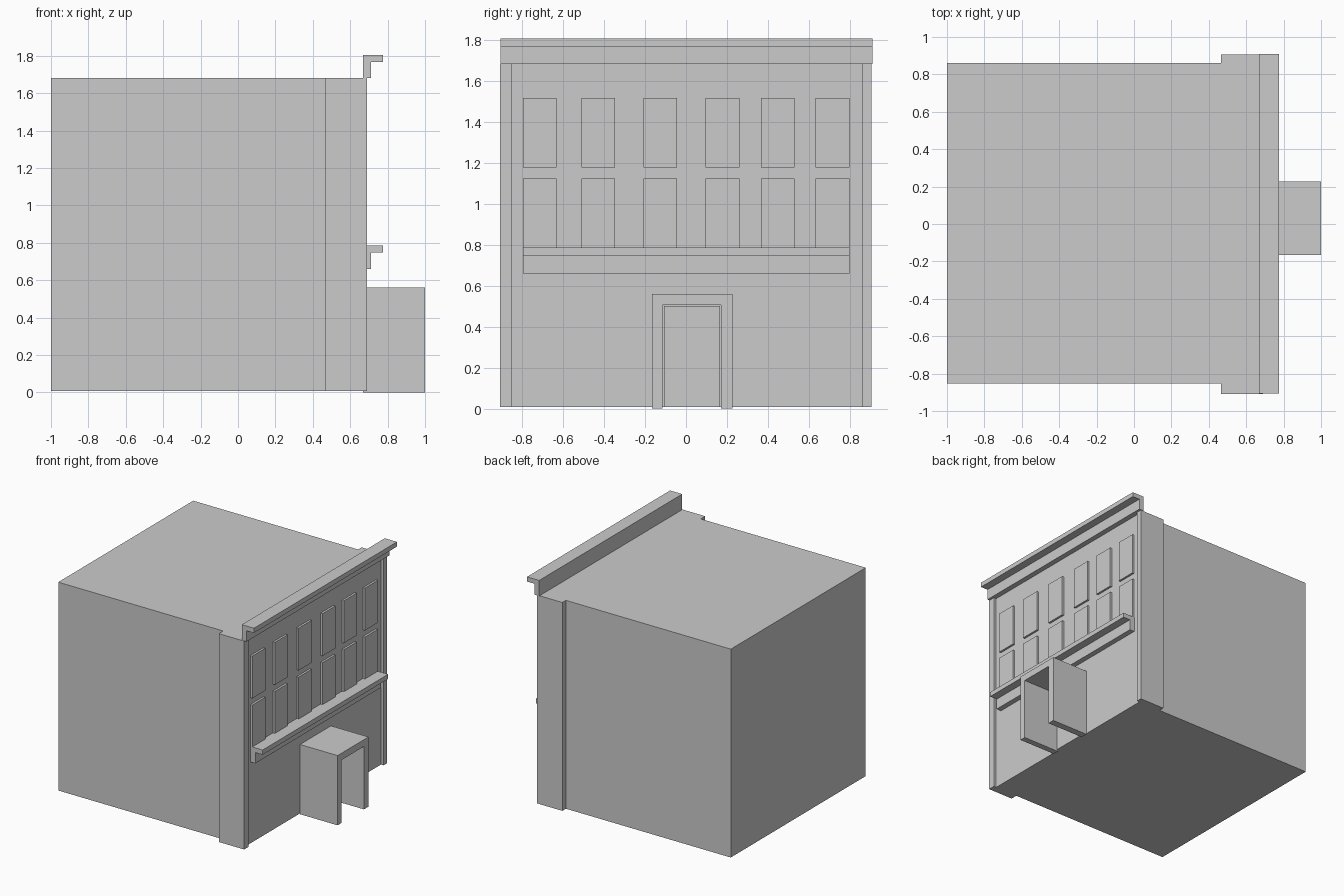
import bpy, bmesh

if "Cube" in bpy.data.objects:
    bpy.data.objects.remove(bpy.data.objects["Cube"])


def prism(name, profile, axis, lo, hi):
    """Extrude a closed 2D profile along an axis: 'x' takes (y, z), 'y' takes (x, z)."""
    def place(a, b, t):
        return (t, a, b) if axis == 'x' else (a, t, b)
    bm = bmesh.new()
    face = bm.faces.new([bm.verts.new(place(a, b, lo)) for a, b in profile])
    ext = bmesh.ops.extrude_face_region(bm, geom=[face])
    verts = [g for g in ext['geom'] if isinstance(g, bmesh.types.BMVert)]
    offset = place(0, 0, hi - lo)
    bmesh.ops.translate(bm, verts=verts, vec=offset)
    bmesh.ops.recalc_face_normals(bm, faces=bm.faces)
    mesh = bpy.data.meshes.new(name)
    bm.to_mesh(mesh)
    bm.free()
    obj = bpy.data.objects.new(name, mesh)
    bpy.context.collection.objects.link(obj)
    return obj


def box(name, x, y, z):
    return prism(name, [(x[0], z[0]), (x[1], z[0]), (x[1], z[1]), (x[0], z[1])],
                 'y', y[0], y[1])


def ledge(name, back, y, z):
    """Moulding with a thin overhanging top on a shallower base."""
    bottom, step, top = z
    prism(name, [(back, bottom), (0.71, bottom), (0.71, step),
                 (0.775, step), (0.775, top), (back, top)], 'y', y[0], y[1])


WALL = 0.667   # facade plane
BASE = 0.007
ROOF = 1.68

# Main block
box("building_body", (-1, WALL), (-0.852, 0.86), (BASE, ROOF))

# Corner pilasters, standing proud of side and front walls
box("pilaster_left", (0.465, 0.69), (-0.908, -0.852), (BASE, ROOF))
box("pilaster_right", (0.465, 0.69), (0.86, 0.905), (BASE, ROOF))

# Roof cornice and ledge under the windows
ledge("cornice", WALL, (-0.905, 0.91), (ROOF, 1.767, 1.805))
ledge("window_ledge", WALL, (-0.795, 0.798), (0.66, 0.747, 0.785))

# Two rows of six raised window panels
for row, (z0, z1) in enumerate([(0.775, 1.122), (1.175, 1.515)]):
    for col, yc in enumerate([-0.713, -0.428, -0.125, 0.178, 0.448, 0.715]):
        box(f"window_{row}_{col}", (WALL, WALL + 0.017),
            (yc - 0.082, yc + 0.082), (z0, z1))

# Entrance porch: open archway with flat top
prism("porch", [(-0.165, 0), (-0.115, 0), (-0.115, 0.505), (0.17, 0.505),
                (0.17, 0), (0.227, 0), (0.227, 0.56), (-0.165, 0.56)],
      'x', WALL, 1.0)

# Door panel at the back of the porch
box("door", (WALL, WALL + 0.015), (-0.107, 0.167), (BASE, 0.5))
